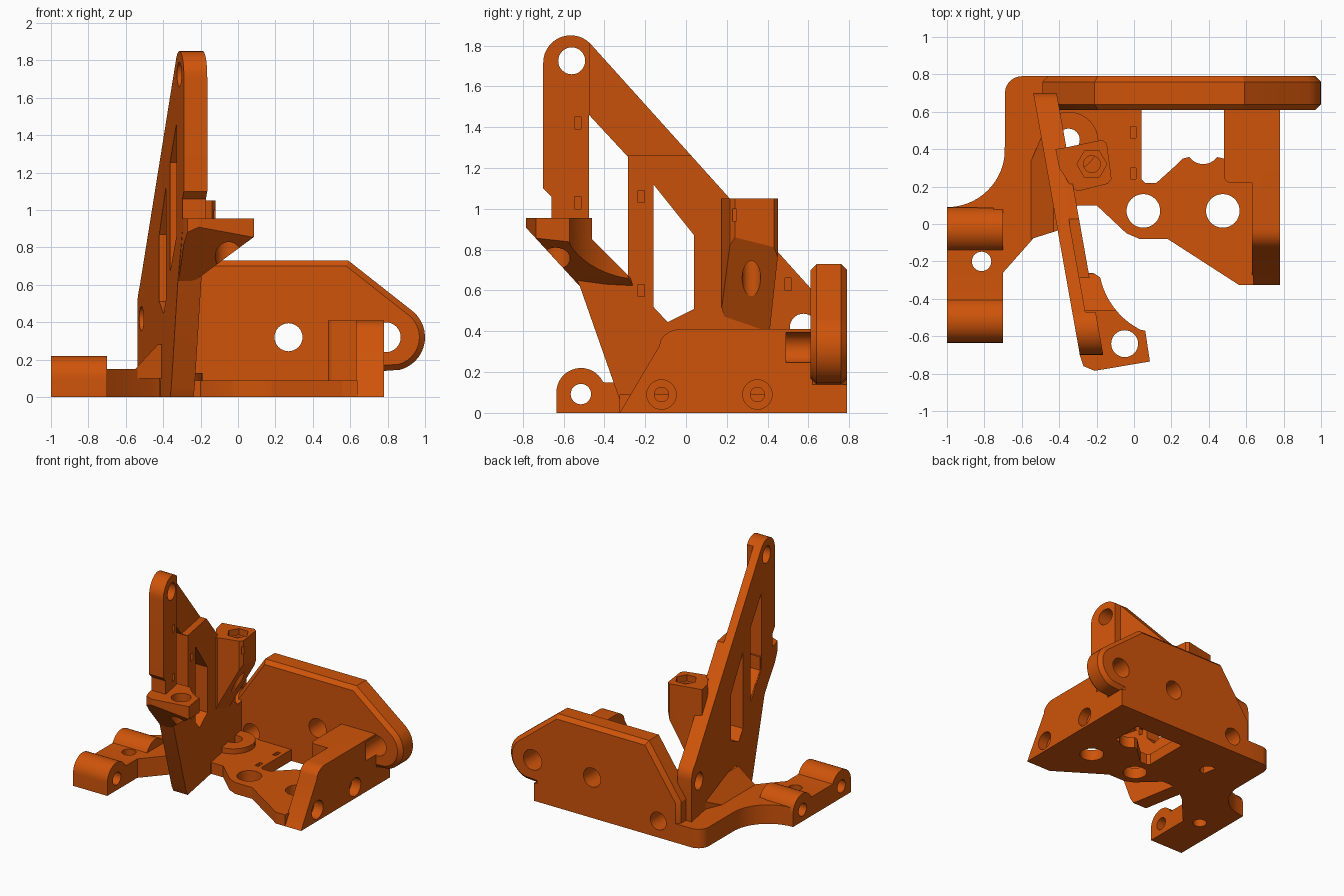
import bpy, bmesh, math

orange = bpy.data.materials.new("orange")
orange.diffuse_color = (0.62, 0.088, 0.003, 1)


def arc(u, v, r, a0=0, a1=360, n=32):
    """Points on an arc; a full turn leaves out the repeated end."""
    m = n if abs(a1 - a0) >= 360 else n - 1
    return [(u + r * math.cos(math.radians(a0 + (a1 - a0) * i / m)),
             v + r * math.sin(math.radians(a0 + (a1 - a0) * i / m))) for i in range(n)]


def box(u0, u1, v0, v1):
    return [(u0, v0), (u1, v0), (u1, v1), (u0, v1)]


def prism(name, pts, axis, a, b, lean=0.0):
    """Extrude a profile along an axis; lean skews x with y for the angled arm."""
    def place(u, v, w):
        x, y, z = {'x': (w, u, v), 'y': (u, w, v), 'z': (u, v, w)}[axis]
        return (x + lean * y, y, z)
    bm = bmesh.new()
    lo = [bm.verts.new(place(u, v, a)) for u, v in pts]
    hi = [bm.verts.new(place(u, v, b)) for u, v in pts]
    bm.faces.new(lo[::-1])
    bm.faces.new(hi)
    for i in range(len(pts)):
        j = (i + 1) % len(pts)
        bm.faces.new((lo[i], lo[j], hi[j], hi[i]))
    if bm.calc_volume(signed=True) < 0:
        bmesh.ops.reverse_faces(bm, faces=bm.faces)
    bm.normal_update()
    me = bpy.data.meshes.new(name)
    bm.to_mesh(me)
    bm.free()
    me.materials.append(orange)
    ob = bpy.data.objects.new(name, me)
    bpy.context.collection.objects.link(ob)
    return ob


def apply(ob):
    bpy.context.view_layer.update()
    dg = bpy.context.evaluated_depsgraph_get()
    me = bpy.data.meshes.new_from_object(ob.evaluated_get(dg))
    ob.modifiers.clear()
    ob.data = me


def combine(ob, op, *others):
    for o in others:
        m = ob.modifiers.new(op, 'BOOLEAN')
        m.operation, m.solver, m.object = op, 'EXACT', o
        apply(ob)
    for o in others:
        bpy.data.objects.remove(o)


def cut(ob, *cutters):
    """Each cutter: (profile, axis, start, end[, lean])."""
    combine(ob, 'DIFFERENCE', *[prism("cutter", *c) for c in cutters])


LEAN = -0.178
X0 = -0.414          # left face of the arm where y = 0

# Back plate with chamfered rim and rounded lug
back = prism("back_plate", [(-0.49, 0), (-0.49, 0.32), (-0.21, 0.73), (0.59, 0.73)]
             + arc(0.82, 0.32, 0.18, 50, -75, 14) + [(0.78, 0.14), (0.78, 0)], 'y', 0.61, 0.79)
bev = back.modifiers.new("chamfer", 'BEVEL')
bev.width, bev.segments, bev.limit_method, bev.angle_limit = 0.03, 1, 'ANGLE', math.radians(88)
apply(back)
combine(back, 'UNION', prism("sill", box(-0.55, 0.78, 0, 0.14), 'y', 0.612, 0.79))
cut(back, (arc(0.79, 0.32, 0.08), 'y', 0.5, 0.9), (arc(0.27, 0.32, 0.075), 'y', 0.5, 0.9),
    (arc(-0.31, 0.13, 0.07), 'y', 0.5, 0.9))

# Floor plate with openings
floor = prism("floor_plate", [(-0.42, 0.0), (-0.3, 0.1), (-0.2, 0.1), (-0.04, -0.05), (0.03, -0.08),
              (0.18, -0.08), (0.56, -0.325), (0.64, -0.325), (0.64, 0.62), (-0.42, 0.62)], 'z', 0, 0.09)
cut(floor, ([(0.04, 0.61), (0.04, 0.24), (0.06, 0.22), (0.12, 0.22), (0.22, 0.31), (0.26, 0.35)]
            + arc(0.37, 0.41, 0.09, 215, 325, 12) + [(0.48, 0.35), (0.48, 0.61)], 'z', -1, 1),
    (arc(0.05, 0.07, 0.09), 'z', -1, 1), (arc(0.475, 0.07, 0.09), 'z', -1, 1),
    (arc(-0.35, 0.45, 0.06), 'z', -1, 1),
    (box(-0.02, 0.01, 0.46, 0.52), 'z', 0.04, 1), (box(-0.02, 0.01, 0.24, 0.30), 'z', 0.04, 1))

# Ring around the floor hole
ring = prism("floor_ring", arc(-0.35, 0.44, 0.16), 'z', 0.05, 0.13)
cut(ring, (arc(-0.35, 0.45, 0.06), 'z', -1, 1))

# Left flange with swept edge
prism("left_flange", [(-0.98, 0.09)] + arc(-1.0, 0.40, 0.31, -80, -5, 14)
      + arc(-0.6, 0.70, 0.09, 180, 90, 8) + [(-0.4, 0.79), (-0.4, 0.05), (-0.47, 0.0), (-0.7, -0.26),
      (-0.75, -0.26), (-0.75, 0.085)], 'z', 0, 0.15)

# Hinge block with two knuckles
hinge = prism("hinge_block", [(-0.635, 0), (-0.635, 0.1)] + arc(-0.515, 0.1, 0.12, 170, 25, 16)
              + [(-0.40, 0.15), (-0.15, 0.15)] + arc(-0.03, 0.1, 0.12, 155, 10, 16)
              + [(0.09, 0.1), (0.09, 0)], 'x', -1, -0.7)
cut(hinge, (arc(-0.515, 0.092, 0.05), 'x', -2, 0), (arc(-0.03, 0.092, 0.05), 'x', -2, -0.69),
    (arc(-0.815, -0.2, 0.052), 'z', -1, 1))

# Right block: thin sloped wall plus wider rear part
side = [(-0.325, 0), (-0.13, 0.33)] + arc(-0.03, 0.30, 0.11, 150, 90, 8) + [(0.62, 0.41), (0.62, 0)]
wall = prism("right_block", side, 'x', 0.63, 0.78)
combine(wall, 'UNION', prism("inner", [(0.64, 0.61), (0.48, 0.61)] + arc(0.52, 0.26, 0.04, 180, 270, 6)
                             + [(0.64, 0.22)], 'z', 0, 0.41))
cut(wall, (arc(0.79, 0.32, 0.075), 'y', 0.49, 0.9))
for y in (-0.12, 0.35):
    cut(wall, (arc(y, 0.09, 0.072), 'x', 0.70, 0.9), (arc(y, 0.09, 0.035), 'x', 0.5, 0.9))

# Angled arm: one frame with two windows, thinned along the upper diagonal
frame = [(-0.70, 1.71)] + arc(-0.565, 1.715, 0.135, 170, 45, 14) + [(0.62, 0.60)] \
    + arc(0.57, 0.47, 0.13, 40, 0, 6) + [(0.70, 0.05), (0.69, 0), (-0.29, 0), (-0.32, 0.05), (-0.52, 0.62),
                                         (-0.66, 0.9), (-0.66, 1.06), (-0.70, 1.10)]
arm = prism("arm", frame, 'x', X0, X0 + 0.125, LEAN)
cut(arm, ([(-0.47, 1.26), (0.5, 1.26), (0.5, 2), (-0.47, 2)], 'x', X0 + 0.07, 1, LEAN))
slots = [(-0.53, 1.42), (-0.53, 1.03), (-0.22, 1.06), (-0.22, 0.60), (0.50, 0.63)]
cut(arm, ([(-0.475, 1.46), (-0.285, 1.255), (-0.285, 0.67), (-0.475, 0.86)], 'x', -2, 1, LEAN),
    ([(-0.16, 1.12), (0.04, 0.87), (0.04, 0.51), (-0.09, 0.445), (-0.16, 0.52)], 'x', -2, 1, LEAN),
    (arc(-0.56, 1.725, 0.066), 'x', -2, 1, LEAN), (arc(0.575, 0.42, 0.066), 'x', -2, 1, LEAN),
    *[(box(y - 0.016, y + 0.016, z - 0.03, z + 0.03), 'x', X0 + 0.06, 1, LEAN) for y, z in slots])

# Front tab with sloped underside and swept rear edge
tab = prism("front_tab", [(-0.29, -0.70), (-0.27, -0.76), (-0.21, -0.785), (0.085, -0.735), (0.06, -0.57)]
            + arc(0.22, -0.20, 0.41, 243, 192, 12) + [(-0.25, -0.24), (-0.36, -0.24)], 'z', 0.5, 0.955)
combine(tab, 'INTERSECT',
        prism("side_trim", [(-0.8, 0.96), (-0.46, 0.96), (-0.46, 0.85), (-0.27, 0.66),
                            (-0.26, 0.62), (-0.52, 0.62), (-0.8, 0.925)], 'x', -1, 1),
        prism("front_trim", [(-0.5, 0.96), (0.09, 0.96), (0.09, 0.86), (-0.22, 0.63), (-0.5, 0.55)], 'y', -1, 1))
cut(tab, (arc(-0.05, -0.64, 0.072), 'z', 0, 2))

# Rear screw post, tapering into the arm
post = prism("rear_post", [(-0.42, 0.40), (-0.36, 0.41), (-0.17, 0.45), (-0.145, 0.43), (-0.12, 0.24),
                           (-0.14, 0.215), (-0.30, 0.175), (-0.33, 0.19), (-0.40, 0.30)], 'z', 0.3, 1.05)
combine(post, 'INTERSECT',
        prism("side_trim", [(0.17, 1.06), (0.46, 1.06), (0.46, 0.86), (0.41, 0.40), (0.17, 0.40)],
              'x', -1, 1),
        prism("front_trim", [(-0.5, 1.06), (-0.1, 1.06), (-0.1, 0.86), (-0.12, 0.86), (-0.36, 0.40),
                             (-0.5, 0.40)], 'y', -1, 1))
cut(post, (arc(-0.225, 0.32, 0.045), 'z', 0, 2), (arc(-0.225, 0.32, 0.08, n=6), 'z', 1.0, 2),
    *[(box(y - 0.01, y + 0.01, 0.94, 1.0), 'x', -0.16, 0) for y in (0.2, 0.237)])

# Sloped gusset between the arm and the left flange
gusset = prism("arm_gusset", [(-0.60, 0.22), (-0.49, 0.48), (-0.40, 0.45), (-0.36, -0.02), (-0.55, -0.08)],
               'z', 0.1, 0.4)
combine(gusset, 'INTERSECT',
        prism("slope_trim", [(-0.59, 0.1), (-0.55, 0.15), (-0.43, 0.28), (-0.3, 0.28), (-0.3, 0.1)], 'y', -1, 1))

# Smooth the rounded walls, keep corners crisp
for ob in bpy.context.collection.objects:
    ob.select_set(True)
    bpy.context.view_layer.objects.active = ob
bpy.ops.object.shade_smooth_by_angle(angle=math.radians(25))
